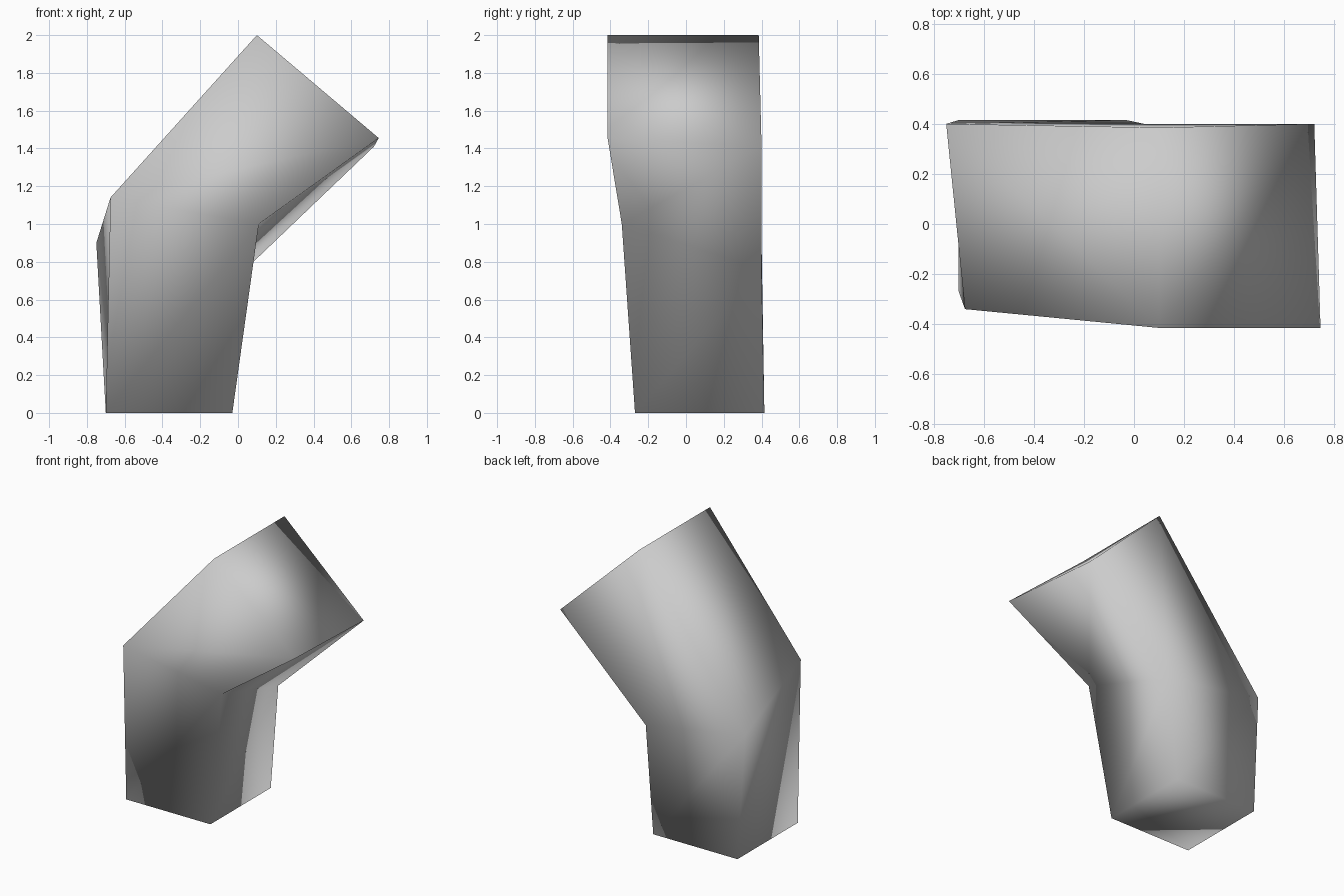
import bpy
import bmesh

cube = bpy.data.objects.get("Cube")
if cube:
    bpy.data.objects.remove(cube, do_unlink=True)

# Plain grey surface
grey = bpy.data.materials.new("plain_grey")
grey.use_nodes = True
colour = (0.6, 0.6, 0.6, 1)
grey.diffuse_color = colour
grey.node_tree.nodes["Principled BSDF"].inputs["Base Color"].default_value = colour

# Four-sided cross-sections: front left, front right, back right, back left
foot = [(-0.70, -0.27, 0), (-0.03, -0.27, 0), (-0.03, 0.415, 0), (-0.70, 0.415, 0)]
elbow = [(-0.675, -0.34, 1.14), (0.11, -0.34, 1.0), (0.04, 0.40, 0.76), (-0.75, 0.40, 0.90)]
tip = [(0.10, -0.415, 2.0), (0.745, -0.415, 1.455), (0.72, 0.40, 1.41), (0.10, 0.385, 2.0)]

# Bent limb: bridge the sections and close both ends
bm = bmesh.new()
rings = [[bm.verts.new(p) for p in section] for section in (foot, elbow, tip)]
for lower, upper in zip(rings, rings[1:]):
    for i in range(4):
        j = (i + 1) % 4
        bm.faces.new((lower[i], lower[j], upper[j], upper[i]))
bm.faces.new(rings[0][::-1])
bm.faces.new(rings[-1])
bmesh.ops.recalc_face_normals(bm, faces=bm.faces)
for face in bm.faces:
    face.smooth = True

mesh = bpy.data.meshes.new("bent_limb")
bm.to_mesh(mesh)
bm.free()
mesh.materials.append(grey)
limb = bpy.data.objects.new("bent_limb", mesh)
bpy.context.collection.objects.link(limb)
